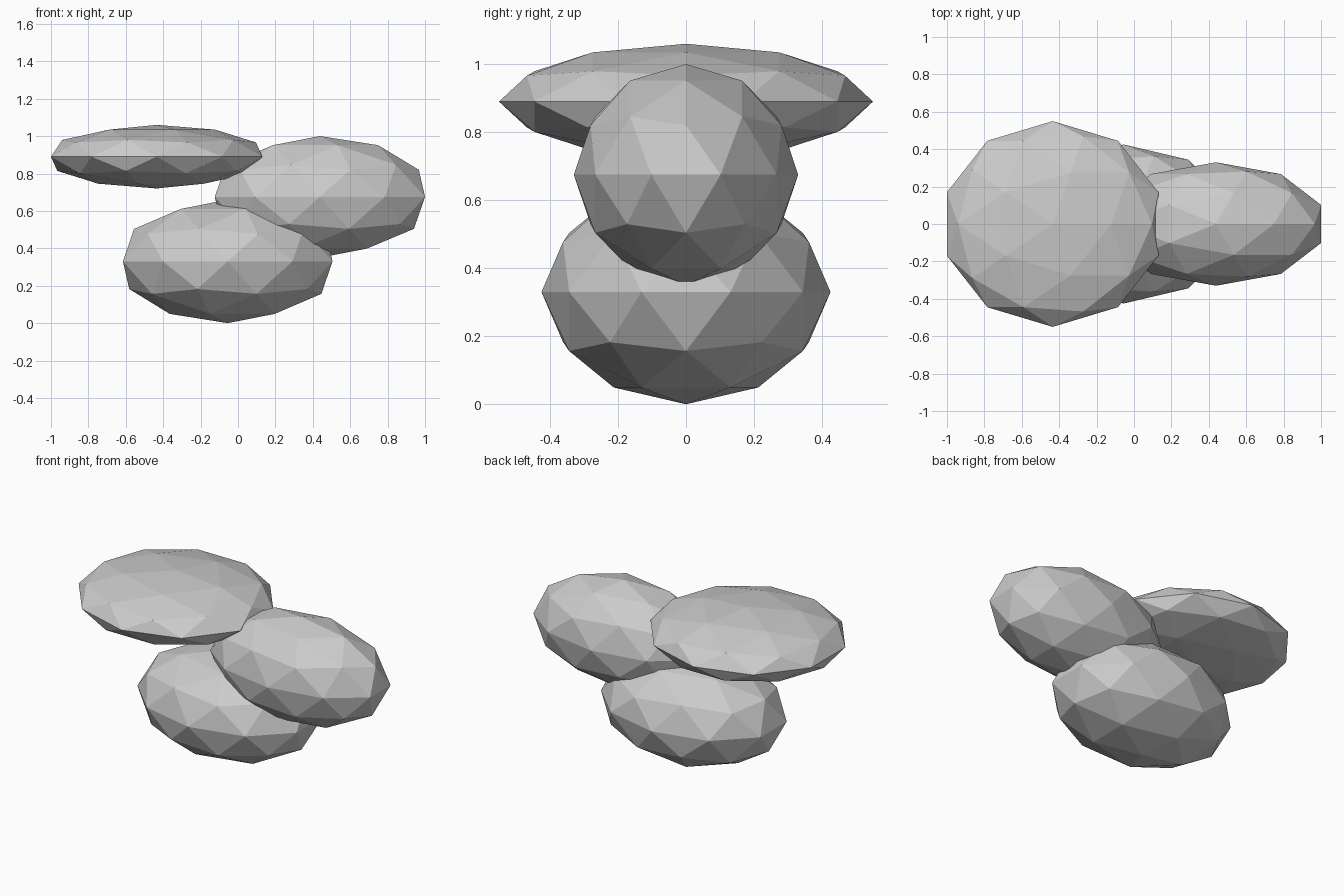
import bpy

if "Cube" in bpy.data.objects:
    bpy.data.objects.remove(bpy.data.objects["Cube"])

# Three flattened low-poly leaf pads: name, centre, radii
PADS = [
    ("lower_foliage_pad", (-0.055, 0, 0.33), (0.589, 0.425, 0.33)),
    ("right_foliage_pad", (0.438, 0, 0.675), (0.591, 0.33, 0.325)),
    ("upper_foliage_pad", (-0.435, 0, 0.89), (0.594, 0.55, 0.17)),
]


def add_pad(name, centre, radii):
    bpy.ops.mesh.primitive_ico_sphere_add(subdivisions=2, radius=1, location=centre)
    pad = bpy.context.object
    pad.name = name
    pad.scale = radii
    bpy.ops.object.transform_apply(location=False, rotation=False, scale=True)
    bpy.ops.object.shade_flat()


for pad in PADS:
    add_pad(*pad)
